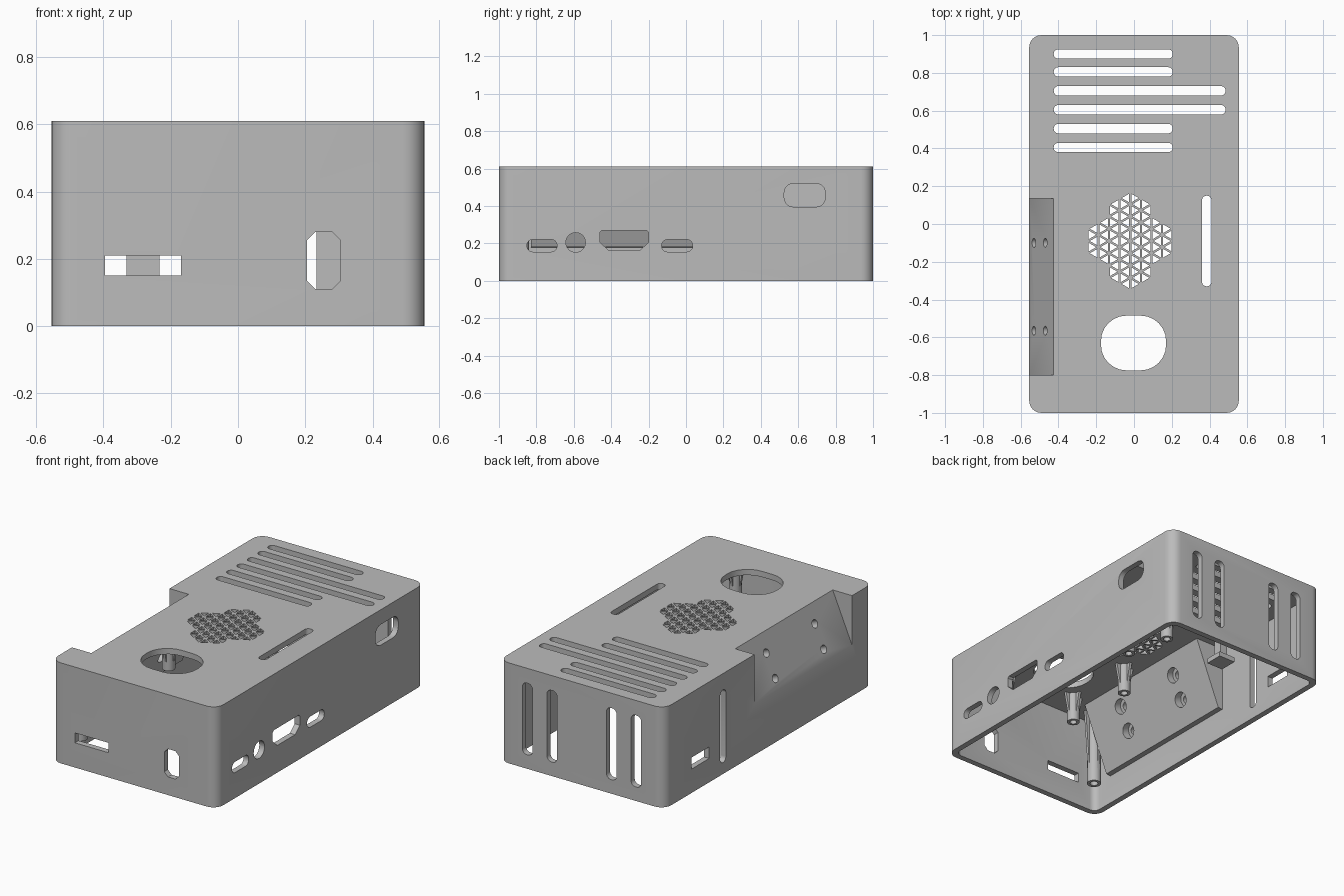
import bpy, bmesh
from math import pi, cos, sin, sqrt
from mathutils import Matrix, Vector

old = bpy.data.objects.get("Cube")
if old:
    bpy.data.objects.remove(old, do_unlink=True)

grey = bpy.data.materials.new("plain grey plastic")
grey.use_nodes = True
COLOUR = (0.5, 0.5, 0.5, 1)
grey.diffuse_color = COLOUR
for node in grey.node_tree.nodes:
    if node.type == "BSDF_PRINCIPLED":
        node.inputs["Base Color"].default_value = COLOUR

W, L, H, T = 0.555, 1.0, 0.61, 0.035
CEIL = H - T


def rounded(cx, cy, w, h, r, n=6):
    """Outline of a rounded rectangle."""
    r = min(r, w / 2 - 0.001, h / 2 - 0.001)
    pts = []
    for q, (sx, sy) in enumerate(((1, 1), (-1, 1), (-1, -1), (1, -1))):
        for i in range(n + 1):
            a = (q + i / n) * pi / 2
            pts.append((cx + sx * (w / 2 - r) + r * cos(a),
                        cy + sy * (h / 2 - r) + r * sin(a)))
    return pts


def span(u0, u1, v0, v1, r):
    return rounded((u0 + u1) / 2, (v0 + v1) / 2, u1 - u0, v1 - v0, r)


def box(u0, u1, v0, v1):
    return [(u0, v0), (u1, v0), (u1, v1), (u0, v1)]


def prism(bm, pts, axis, lo, hi):
    """Extrude an outline along an axis."""
    place = {"x": lambda u, v, d: (d, u, v),
             "y": lambda u, v, d: (u, d, v),
             "z": lambda u, v, d: (u, v, d)}[axis]
    a = [bm.verts.new(place(u, v, lo)) for u, v in pts]
    b = [bm.verts.new(place(u, v, hi)) for u, v in pts]
    n = len(pts)
    faces = [bm.faces.new(a), bm.faces.new(b)]
    faces += [bm.faces.new((a[i], a[(i + 1) % n], b[(i + 1) % n], b[i])) for i in range(n)]
    bmesh.ops.recalc_face_normals(bm, faces=faces)


def rod(bm, centre, direction, r, length, n=20):
    turn = direction.to_track_quat("Z", "Y").to_matrix().to_4x4()
    bmesh.ops.create_cone(bm, cap_ends=True, segments=n, radius1=r, radius2=r,
                          depth=length, matrix=Matrix.Translation(centre) @ turn)


def finish(bm, name):
    mesh = bpy.data.meshes.new(name)
    bm.to_mesh(mesh)
    bm.free()
    mesh.materials.append(grey)
    obj = bpy.data.objects.new(name, mesh)
    bpy.context.scene.collection.objects.link(obj)
    return obj


def cut(obj, cutter):
    """Subtract the cutter, bake the result and discard the cutter."""
    cutter.hide_render = True
    mod = obj.modifiers.new("cut", "BOOLEAN")
    mod.operation, mod.object = "DIFFERENCE", cutter
    before = len(obj.data.vertices)
    for solver in ("MANIFOLD", "EXACT"):
        mod.solver = solver
        graph = bpy.context.evaluated_depsgraph_get()
        mesh = bpy.data.meshes.new_from_object(obj.evaluated_get(graph))
        if len(mesh.vertices) != before:
            break
    obj.modifiers.clear()
    obj.data = mesh
    bpy.data.objects.remove(cutter, do_unlink=True)


def smooth(obj):
    obj.data.shade_smooth()
    obj.data.set_sharp_from_angle(angle=0.6)


# Outer shell
bm = bmesh.new()
prism(bm, rounded(0, 0, 2 * W, 2 * L, 0.065), "z", 0, H)
shell = finish(bm, "case_shell")

# Cavity, keeping thick material behind the sloped side panel
bm = bmesh.new()
prism(bm, rounded(0, 0, 2 * (W - T), 2 * (L - T), 0.04), "z", -0.1, CEIL)
cavity = finish(bm, "cavity_cutter")
bm = bmesh.new()
prism(bm, [(-0.7, 0.16), (-0.49, 0.18), (-0.29, 0.674), (-0.7, 0.674)], "y", -0.83, 0.165)
cut(cavity, finish(bm, "panel_backing_cutter"))
cut(shell, cavity)

# Sloped notch in the right side
bm = bmesh.new()
prism(bm, [(-0.598, 0.21), (-0.382, 0.71), (-0.598, 0.71)], "y", -0.8, 0.135)
cut(shell, finish(bm, "notch_cutter"))

# Screw holes through the sloped panel, with counterbores inside
normal = Vector((-0.3, 0, 0.13)).normalized()
for radius, shift in ((0.024, 0.0), (0.045, -0.31)):
    bm = bmesh.new()
    for y in (-0.1, -0.565):
        for x in (-0.53, -0.47):
            base = Vector((x, y, 0.31 + (x + W) * 0.3 / 0.13))
            rod(bm, base + normal * shift, normal, radius, 0.5)
    cut(shell, finish(bm, "screw_hole_cutter"))

# Openings in the top
bm = bmesh.new()
top = (0.55, 0.7)
for y, x1 in ((0.9, 0.205), (0.805, 0.205), (0.705, 0.485),
              (0.605, 0.485), (0.505, 0.205), (0.405, 0.205)):
    prism(bm, span(-0.425, x1, y - 0.025, y + 0.025, 0.025), "z", *top)
prism(bm, span(0.36, 0.41, -0.33, 0.15, 0.025), "z", *top)
prism(bm, span(-0.175, 0.17, -0.775, -0.485, 0.135), "z", *top)

# Triangular speaker grille filling four overlapping hexagons
step = 0.0563
side = step * 2 / sqrt(3)
lobes = ((2 * step, 0), (-2 * step, 0), (0, 2 * side), (0, -2 * side))


def in_lobe(x, y, cx, cy):
    dx, dy = abs(x - cx), abs(y - cy)
    return dx < 2 * step and dx / 2 + dy * sqrt(3) / 2 < 2 * step


for col in range(-4, 4):
    for row in range(-10, 11):
        point = 1 if (col + row) % 2 else -1
        x, y = (col + 0.5 - point / 6) * step, row * side / 2
        if any(in_lobe(x, y, *c) for c in lobes):
            r = side / sqrt(3) * 0.7
            tri = [(x - 0.02 + point * r * cos(k * 2 * pi / 3),
                    y - 0.09 + r * sin(k * 2 * pi / 3)) for k in range(3)]
            prism(bm, tri, "z", *top)

# Port openings in the left side
left = (0.45, 0.7)
for y0, y1, z0, z1, r in ((-0.85, -0.69, 0.155, 0.22, 0.03), (-0.642, -0.538, 0.153, 0.257, 0.052),
                          (-0.13, 0.035, 0.155, 0.22, 0.03), (0.525, 0.745, 0.395, 0.52, 0.05)):
    prism(bm, span(y0, y1, z0, z1, r), "x", *left)
prism(bm, [(-0.46, 0.205), (-0.415, 0.165), (-0.245, 0.165), (-0.2, 0.205),
           (-0.2, 0.26), (-0.21, 0.27), (-0.45, 0.27), (-0.46, 0.26)], "x", *left)

# Slots in the right side
prism(bm, span(0.41, 0.465, 0.07, 0.51, 0.027), "x", -0.7, -0.45)
prism(bm, box(0.57, 0.74, 0.145, 0.215), "x", -0.7, -0.45)

# Front openings
prism(bm, box(-0.395, -0.17, 0.15, 0.21), "y", -1.1, -0.9)
prism(bm, rounded(0.255, 0.195, 0.1, 0.17, 0.025, 1), "y", -1.1, -0.9)

# Back vents
for x in (-0.365, -0.2, 0.2, 0.365):
    prism(bm, span(x - 0.034, x + 0.034, 0.085, 0.52, 0.03), "y", 0.9, 1.1)
cut(shell, finish(bm, "opening_cutter"))
smooth(shell)


# Hanging screw posts: a bored tube with four fins
def post(name, x, y, z, r=0.036, n=20):
    bm = bmesh.new()
    root = CEIL + 0.005
    rings = [[bm.verts.new((x + q * cos(k * 2 * pi / n), y + q * sin(k * 2 * pi / n), h))
              for k in range(n)]
             for q, h in ((r, root), (r, z), (r * 0.55, z), (r * 0.55, z + 0.08))]
    for a, b in zip(rings, rings[1:]):
        for k in range(n):
            bm.faces.new((a[k], a[k - 1], b[k - 1], b[k]))
    bm.faces.new(rings[0])
    bm.faces.new(rings[-1])
    bmesh.ops.recalc_face_normals(bm, faces=bm.faces[:])
    for axis, c, d in (("y", x, y), ("x", y, x)):
        for s in (-1, 1):
            fin = [(c + s * r * 0.9, z + 0.04), (c + s * r * 1.7, root), (c + s * r * 0.9, root)]
            prism(bm, fin, axis, d - 0.008, d + 0.008)
    smooth(finish(bm, name))


post("front_right_post", -0.21, -0.79, 0.4)
post("front_left_post", 0.25, -0.83, 0.4)
post("middle_right_post", -0.22, -0.35, 0.4)
post("middle_left_post", 0.14, 0.12, 0.32)
post("rear_post", -0.01, 0.28, 0.4)
post("tall_corner_post", -0.44, -0.88, 0.12, 0.04)

# Square hanging bracket near the right wall
bm = bmesh.new()
prism(bm, box(-0.455, -0.405, 0.235, 0.285), "z", 0.44, CEIL + 0.005)
prism(bm, box(-0.485, -0.375, 0.205, 0.315), "z", 0.41, 0.44)
finish(bm, "hanging_bracket")
